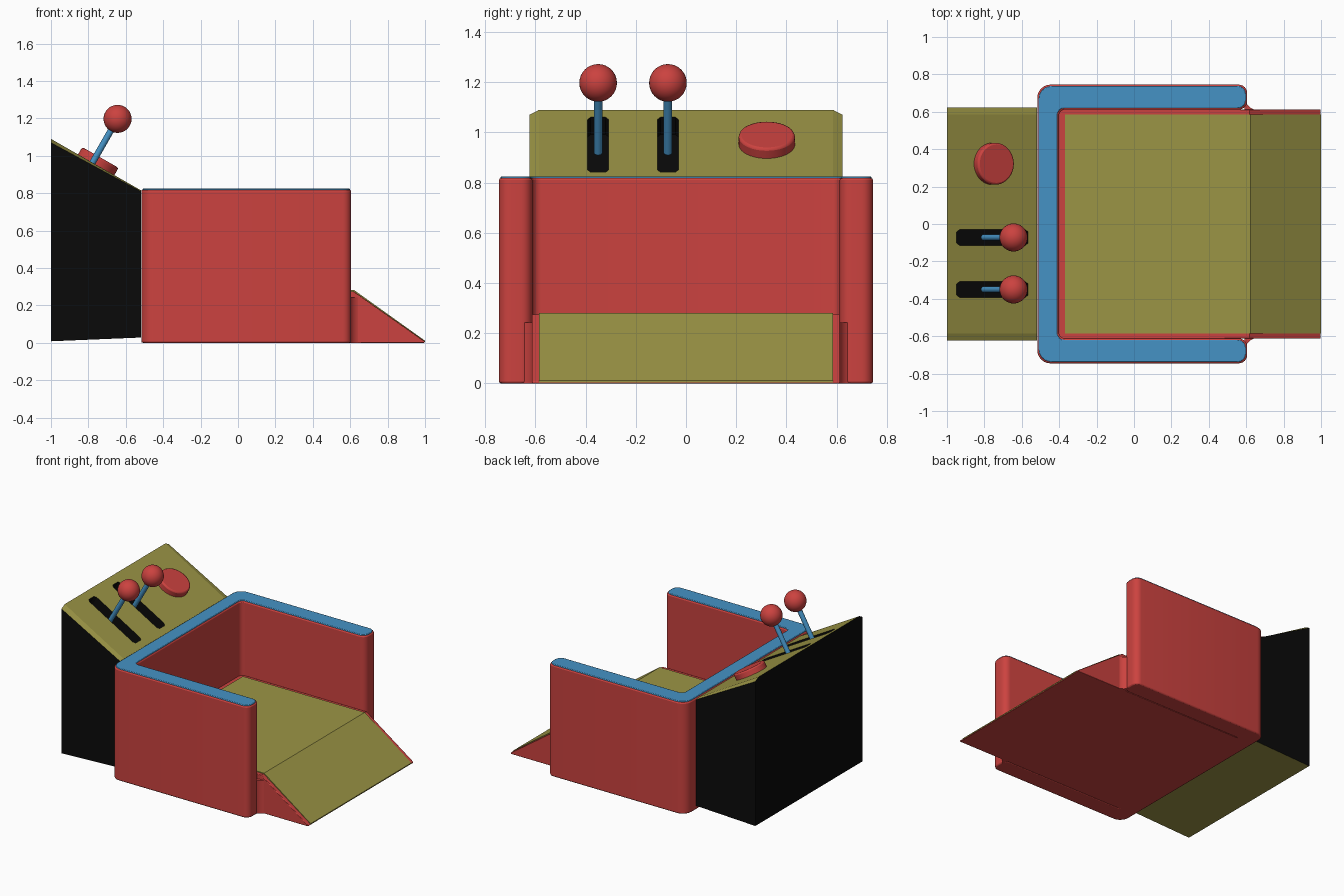
import bpy, bmesh, math
from mathutils import Vector

if "Cube" in bpy.data.objects:
    bpy.data.objects.remove(bpy.data.objects["Cube"])


def material(name, r, g, b):
    m = bpy.data.materials.new(name)
    m.diffuse_color = (r, g, b, 1)
    m.use_nodes = True
    m.node_tree.nodes["Principled BSDF"].inputs["Base Color"].default_value = m.diffuse_color
    return m


RED = material("red", 0.60, 0.055, 0.05)
BLUE = material("blue", 0.06, 0.29, 0.56)
OLIVE = material("olive", 0.33, 0.30, 0.06)
BLACK = material("black", 0.003, 0.003, 0.003)


def finish(name, bm, mats, bevel=0, smooth=True):
    bmesh.ops.recalc_face_normals(bm, faces=bm.faces)
    me = bpy.data.meshes.new(name)
    bm.to_mesh(me)
    bm.free()
    for m in mats:
        me.materials.append(m)
    ob = bpy.data.objects.new(name, me)
    bpy.context.collection.objects.link(ob)
    if bevel:
        mod = ob.modifiers.new("bevel", 'BEVEL')
        mod.width, mod.segments, mod.limit_method = bevel, 2, 'ANGLE'
        mod.angle_limit = math.radians(50)
    if smooth:
        bpy.ops.object.select_all(action='DESELECT')
        ob.select_set(True)
        bpy.context.view_layer.objects.active = ob
        bpy.ops.object.shade_smooth_by_angle(angle=math.radians(35))
    return ob


def prism(name, pts, offset, mat, bevel=0):
    """Extrude a closed 3D outline along an offset."""
    bm = bmesh.new()
    face = bm.faces.new([bm.verts.new(p) for p in pts])
    ext = bmesh.ops.extrude_face_region(bm, geom=[face], use_keep_orig=True)
    moved = [v for v in ext["geom"] if isinstance(v, bmesh.types.BMVert)]
    bmesh.ops.translate(bm, verts=moved, vec=offset)
    return finish(name, bm, [mat], bevel)


def rounded(corners, z, seg=6):
    """Round the right-angled corners given as x, y, radius."""
    out = []
    for i, (x, y, r) in enumerate(corners):
        p = Vector((x, y, z))
        u = (Vector((*corners[i - 1][:2], z)) - p).normalized()
        v = (Vector((*corners[(i + 1) % len(corners)][:2], z)) - p).normalized()
        for k in range(seg + 1):
            t = math.pi / 2 * k / seg
            out.append(p + u * r * (1 - math.sin(t)) + v * r * (1 - math.cos(t)))
    return out


def u_shape(i, z):
    a, b, c, d = -0.517 + i, 0.605 - i, 0.745 - i, 0.612 + i
    e = -0.402 - i
    return rounded([(b, -c, .045), (a, -c, .07), (a, c, .07), (b, c, .045),
                    (b, d, .045), (e, d, .035), (e, -d, .035), (b, -d, .045)], z)


# Tub walls and their rim
prism("tub_wall", u_shape(0, 0), (0, 0, 0.818), RED, 0.008)
prism("wall_rim", u_shape(0.007, 0.80), (0, 0, 0.025), BLUE, 0.004)

# Solid floor with entry ramp, and the panel laid on it
prism("floor_and_ramp",
      [(x, -0.613, z) for x, z in
       [(-.45, 0), (.998, 0), (.998, .008), (.618, .275), (-.45, .275)]],
      (0, 1.226, 0), RED, 0.003)
prism("floor_panel",
      [(x, -0.585, z) for x, z in
       [(-.37, .26), (.60, .26), (.97, .004), (1, .004), (1, .011),
        (.622, .281), (-.37, .281)]],
      (0, 1.17, 0), OLIVE)

# Concave fillets where wall ends meet the ramp
for s, side in ((-1, "front"), (1, "back")):
    r, pts = 0.065, [(0.59, s * 0.60, 0), (0.66, s * 0.60, 0)]
    for k in range(7):
        t = math.pi / 2 * k / 6
        pts.append((0.595 + r * (1 - math.sin(t)),
                    s * (0.61 + r * (1 - math.cos(t))), 0))
    pts.append((0.59, s * (0.61 + r), 0))
    prism(side + "_ramp_fillet", pts, (0, 0, 0.243), RED)

# Control console: sloped top, lowered slightly at both side edges
bm = bmesh.new()
rings = []
for y, drop in ((-.623, .02), (-.585, 0), (.585, 0), (.623, .02)):
    rings.append([bm.verts.new((x, y, z)) for x, z in
                  [(-1, .008), (-.519, .028), (-.519, .815 - drop * .3),
                   (-1, 1.09 - drop)]])
for a, b in zip(rings, rings[1:]):
    for i in range(4):
        j = (i + 1) % 4
        f = bm.faces.new((a[i], a[j], b[j], b[i]))
        f.material_index = 1 if i in (1, 3) else 0
for ring in (rings[0], rings[-1]):
    bm.faces.new(ring).material_index = 1
console = finish("console", bm, [OLIVE, BLACK], smooth=False)

# Frame of the sloped panel
along = Vector((0.481, 0, -0.275)).normalized()
normal = Vector((0.275, 0, 0.481)).normalized()
rotation = normal.to_track_quat('Z', 'Y')


def on_panel(x, y):
    return Vector((x, y, 1.09 + (x + 1) * -0.275 / 0.481))


def cylinder(name, p, q, r, mat, sides=24, bevel=0):
    bm = bmesh.new()
    bmesh.ops.create_cone(bm, cap_ends=True, segments=sides, radius1=r,
                          radius2=r, depth=(q - p).length)
    ob = finish(name, bm, [mat], bevel)
    ob.location = (p + q) / 2
    ob.rotation_mode = 'QUATERNION'
    ob.rotation_quaternion = (q - p).to_track_quat('Z', 'Y')
    return ob


# Lever slots, rods and ball knobs
for n, y in enumerate((-0.35, -0.072), 1):
    bm = bmesh.new()
    outline = []
    for d, w in ((0, .03), (.018, .042), (.422, .042), (.44, .03)):
        outline.append((on_panel(-0.948, y) + along * d, w))
    side = Vector((0, 1, 0))
    loop = [p + side * w for p, w in outline] + \
           [p - side * w for p, w in reversed(outline)]
    lo = [bm.verts.new(p - normal * 0.08) for p in loop]
    hi = [bm.verts.new(p + normal * 0.05) for p in loop]
    bm.faces.new(lo)
    bm.faces.new(hi)
    for i in range(8):
        j = (i + 1) % 8
        bm.faces.new((lo[i], lo[j], hi[j], hi[i]))
    for f in bm.faces:
        f.material_index = 1
    cutter = finish("slot_cutter_%d" % n, bm, [OLIVE, BLACK], smooth=False)
    cutter.hide_render = True
    cutter.display_type = 'WIRE'
    cut = console.modifiers.new("slot_%d" % n, 'BOOLEAN')
    cut.operation, cut.solver, cut.object = 'DIFFERENCE', 'EXACT', cutter

    top = Vector((-0.644, y, 1.197))
    cylinder("lever_rod_%d" % n, top - normal * 0.325, top, 0.017, BLUE, 16, 0.005)
    bm = bmesh.new()
    bmesh.ops.create_uvsphere(bm, u_segments=32, v_segments=16, radius=0.075)
    knob = finish("lever_knob_%d" % n, bm, [RED])
    knob.location = top

# Round push button
base = on_panel(-0.758, 0.322)
cylinder("push_button", base - normal * 0.02, base + normal * 0.045, 0.112,
         RED, 40, 0.01)
